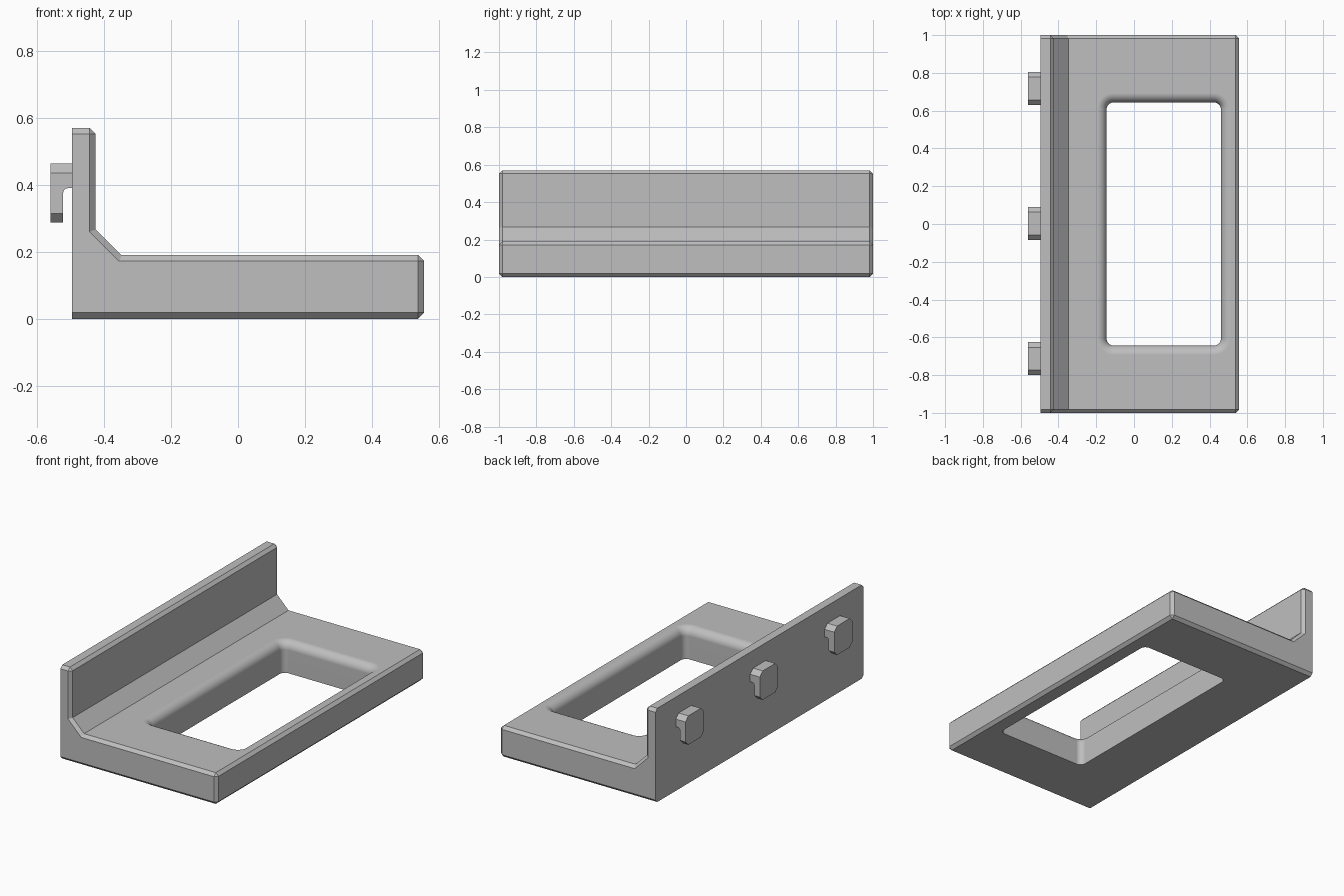
import bpy, bmesh, math

if "Cube" in bpy.data.objects:
    bpy.data.objects.remove(bpy.data.objects["Cube"])

grey = bpy.data.materials.new("plain grey")
grey.diffuse_color = (0.52, 0.52, 0.52, 1)
grey.use_nodes = True
grey.node_tree.nodes["Principled BSDF"].inputs["Base Color"].default_value = grey.diffuse_color


def loft(name, rings):
    """Skin a stack of equal-length point rings and cap both ends."""
    bm = bmesh.new()
    rows = [[bm.verts.new(p) for p in ring] for ring in rings]
    n = len(rows[0])
    for a, b in zip(rows, rows[1:]):
        for i in range(n):
            j = (i + 1) % n
            bm.faces.new((a[i], a[j], b[j], b[i]))
    bm.faces.new(rows[0])
    bm.faces.new(rows[-1])
    bmesh.ops.remove_doubles(bm, verts=bm.verts, dist=1e-5)
    bmesh.ops.recalc_face_normals(bm, faces=bm.faces)
    me = bpy.data.meshes.new(name)
    bm.to_mesh(me)
    bm.free()
    ob = bpy.data.objects.new(name, me)
    bpy.context.collection.objects.link(ob)
    me.materials.append(grey)
    return ob


def cut(ob, cutter):
    """Subtract the cutter, then remove it."""
    mod = ob.modifiers.new("cut", 'BOOLEAN')
    mod.operation, mod.solver, mod.object = 'DIFFERENCE', 'EXACT', cutter
    bpy.context.view_layer.objects.active = ob
    bpy.ops.object.modifier_apply(modifier=mod.name)
    bpy.data.objects.remove(cutter)


def finish(ob):
    bpy.ops.object.select_all(action='DESELECT')
    ob.select_set(True)
    bpy.context.view_layer.objects.active = ob
    bpy.ops.object.shade_smooth_by_angle(angle=math.radians(30))
    wn = ob.modifiers.new("flat faces", 'WEIGHTED_NORMAL')
    wn.keep_sharp = True


def rounded_rect(x0, x1, y0, y1, r, z, steps=8):
    pts = []
    corners = [(x1 - r, y1 - r), (x0 + r, y1 - r), (x0 + r, y0 + r), (x1 - r, y0 + r)]
    for k, (cx, cy) in enumerate(corners):
        for i in range(steps + 1):
            a = math.pi / 2 * (k + i / steps)
            pts.append((cx + r * math.cos(a), cy + r * math.sin(a), z))
    return pts


# Shelf body: L profile with a gusset, narrowed at both ends to form the chamfers
C = 0.018
B, R, T, W, H = -0.495, 0.556, 0.19, -0.425, 0.57
full = [(B, 0), (R - C, 0), (R, C), (R, T - C), (R - C, T), (-0.348, T),
        (W, 0.267), (W, H - C), (W - C, H), (B, H)]
end = [(B, C), (R - C, C), (R - C, C), (R - C, T - C), (R - C, T - C), (-0.355, T - C),
       (W - C, 0.26), (W - C, H - C), (W - C, H - C), (B, H - C)]
sections = [(-1, end), (C - 1, full), (1 - C, full), (1, end)]
body = loft("shelf_body", [[(x, y, z) for x, z in prof] for y, prof in sections])

# Window through the shelf with a filleted upper rim
F = 0.05
levels = [(-0.1, 0)]
for i in range(9):
    a = math.pi / 2 * i / 8
    levels.append((T - F + F * math.sin(a), F * (1 - math.cos(a))))
levels.append((0.3, F))
window = loft("window_cutter", [
    rounded_rect(-0.145 - d, 0.46 + d, -0.643 - d, 0.643 + d, 0.035 + d, z)
    for z, d in levels])
cut(body, window)
finish(body)

# Three hooks on the back: chamfered blocks with a rounded notch behind the leg
K = 0.027
for label, cy in (("front", -0.713), ("middle", 0.002), ("rear", 0.717)):
    y0, y1, z0, z1 = cy - 0.0875, cy + 0.0875, 0.287, 0.463
    outline = [(y0 + K, z0), (y1 - K, z0), (y1, z0 + K), (y1, z1 - K),
               (y1 - K, z1), (y0 + K, z1), (y0, z1 - K), (y0, z0 + K)]
    hook = loft(label + "_hook", [[(x, y, z) for y, z in outline] for x in (-0.56, -0.485)])
    notch = [(-0.45, 0.2), (-0.45, 0.39)]
    for i in range(6):
        a = math.pi / 2 * (1 + i / 5)
        notch.append((-0.508 + 0.014 * math.cos(a), 0.376 + 0.014 * math.sin(a)))
    notch.append((-0.522, 0.2))
    cut(hook, loft("notch_cutter", [[(x, y, z) for x, z in notch]
                                    for y in (cy - 0.2, cy + 0.2)]))
    finish(hook)
